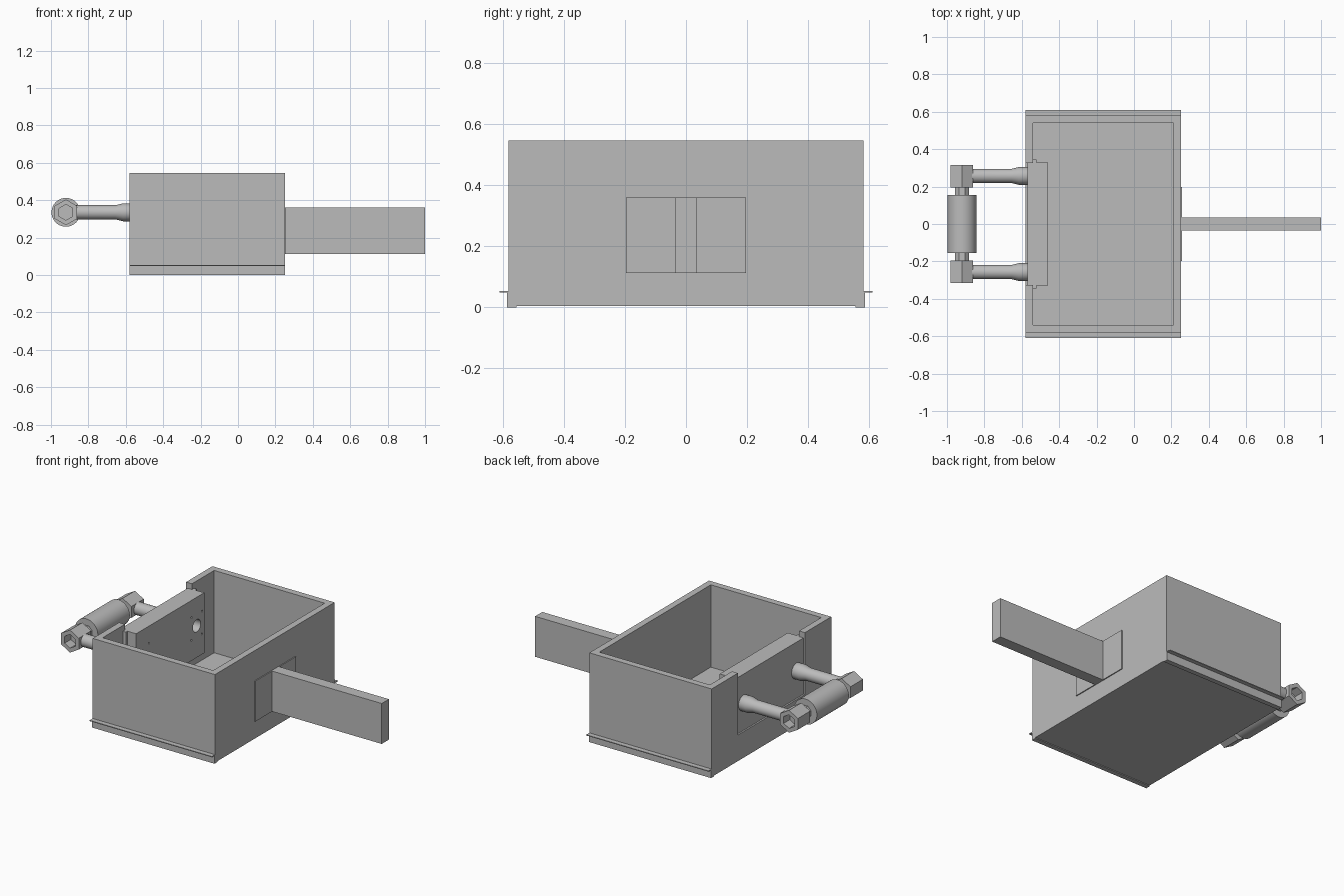
import bpy, bmesh, math
from mathutils import Matrix, Vector

cube = bpy.data.objects.get("Cube")
if cube:
    bpy.data.objects.remove(cube, do_unlink=True)

grey = bpy.data.materials.new("plain grey")
grey.use_nodes = True
grey.diffuse_color = (0.5, 0.5, 0.5, 1)
grey.node_tree.nodes["Principled BSDF"].inputs["Base Color"].default_value = (0.5, 0.5, 0.5, 1)


def finish(name, bm, smooth=False):
    bmesh.ops.recalc_face_normals(bm, faces=bm.faces)
    mesh = bpy.data.meshes.new(name)
    bm.to_mesh(mesh)
    bm.free()
    mesh.materials.append(grey)
    obj = bpy.data.objects.new(name, mesh)
    bpy.context.collection.objects.link(obj)
    if smooth:
        bpy.ops.object.select_all(action='DESELECT')
        obj.select_set(True)
        bpy.context.view_layer.objects.active = obj
        bpy.ops.object.shade_smooth_by_angle(angle=math.radians(35))
    return obj


def box(name, x, y, z):
    bm = bmesh.new()
    size = [b - a for a, b in (x, y, z)]
    mid = [(a + b) / 2 for a, b in (x, y, z)]
    bmesh.ops.create_cube(bm, size=1, matrix=Matrix.Translation(mid) @ Matrix.Diagonal((*size, 1)))
    return finish(name, bm)


def lathe(name, profile, centre, axis, sides=32):
    """Revolve a closed loop of (radius, distance) points about the x or y axis."""
    bm = bmesh.new()
    turn = Matrix.Rotation(math.pi / 2, 4, 'Y') if axis == 'x' else Matrix.Rotation(-math.pi / 2, 4, 'X')
    place = Matrix.Translation(centre) @ turn
    rings = []
    for i in range(sides):
        a = math.tau * (i + 0.5 * (sides == 8)) / sides + math.pi / 2
        rings.append([bm.verts.new(place @ Vector((r * math.cos(a), r * math.sin(a), d)))
                      for r, d in profile])
    n = len(profile)
    for i in range(sides):
        p, q = rings[i], rings[(i + 1) % sides]
        for j in range(n):
            k = (j + 1) % n
            bm.faces.new((p[j], p[k], q[k], q[j]))
    bmesh.ops.remove_doubles(bm, verts=bm.verts, dist=1e-5)
    bmesh.ops.dissolve_degenerate(bm, edges=bm.edges, dist=1e-6)
    return finish(name, bm, sides > 8)


def rod(name, radius, start, end, centre, axis, sides=32):
    return lathe(name, [(0, start), (radius, start), (radius, end), (0, end)], centre, axis, sides)


def boolean(target, tool, operation='DIFFERENCE'):
    mod = target.modifiers.new("cut", 'BOOLEAN')
    mod.operation, mod.object, mod.solver = operation, tool, 'EXACT'
    bpy.context.view_layer.objects.active = target
    bpy.ops.object.modifier_apply(modifier=mod.name)
    bpy.data.objects.remove(tool, do_unlink=True)


# Open tray with a notch in the wall that carries the handle
tray = box("tray", (-0.58, 0.25), (-0.58, 0.58), (0.005, 0.545))
boolean(tray, box("cavity_cutter", (-0.54, 0.21), (-0.54, 0.54), (0.04, 0.7)))
boolean(tray, box("notch_cutter", (-0.7, -0.5), (-0.325, 0.325), (0.165, 0.7)))

# Slide rails along the lower sides
for side, s in (("left", 1), ("right", -1)):
    for part, y0, y1, z0, z1 in (("lip", 0.555, 0.585, 0, 0.005),
                                 ("web", 0.58, 0.585, 0, 0.054),
                                 ("flange", 0.58, 0.61, 0.049, 0.054)):
        box(f"rail_{part}_{side}", (-0.58, 0.25), sorted((s * y0, s * y1)), (z0, z1))

# Stepped handle panel set into the notch
PIPE_Y, PIPE_Z, GRIP_X = 0.257, 0.335, -0.92
panel = box("handle_panel", (-0.57, -0.46), (-0.325, 0.325), (0.165, 0.51))
boolean(panel, box("panel_step", (-0.54, -0.52), (-0.345, 0.345), (0.14, 0.51)), 'UNION')
boolean(panel, box("panel_back", (-0.53, -0.46), (-0.33, 0.33), (0.14, 0.51)), 'UNION')
for s in (1, -1):
    boolean(panel, rod("bore_cutter", 0.038, -0.7, -0.4, (0, s * PIPE_Y, PIPE_Z), 'x'))
    for dy in (-0.05, 0.05):
        for dz in (-0.07, 0.07):
            boolean(panel, rod("screw_cutter", 0.006, -0.48, -0.4,
                               (0, s * PIPE_Y + dy, PIPE_Z + dz), 'x', 12))

# Handle arms: flared hollow pipes, nuts and spindles
arm = [(0.038, -0.54), (0.048, -0.57), (0.048, -0.615), (0.038, -0.655), (0.038, -0.87),
       (0.026, -0.87), (0.026, -0.54)]
nut = [(0.042, 0.06), (0, 0.06), (0, 0), (0.069, 0), (0.069, 0.12), (0.042, 0.12)]
for side, s in (("left", 1), ("right", -1)):
    lathe(f"handle_arm_{side}", arm, (0, s * PIPE_Y, PIPE_Z), 'x')
    lathe(f"hex_nut_{side}", [(r, s * (0.195 + d)) for r, d in nut], (GRIP_X, 0, PIPE_Z), 'y', 6)
    rod(f"spindle_{side}", 0.04, s * 0.14, s * 0.2, (GRIP_X, 0, PIPE_Z), 'y', 8)

# Round grip
rod("grip", 0.077, -0.155, 0.155, (GRIP_X, 0, PIPE_Z), 'y', 40)

# Mounting plate and bar on the opposite wall
box("bar_plate", (0.25, 0.256), (-0.197, 0.197), (0.112, 0.36))
box("bar", (0.256, 1.0), (-0.035, 0.035), (0.112, 0.36))
